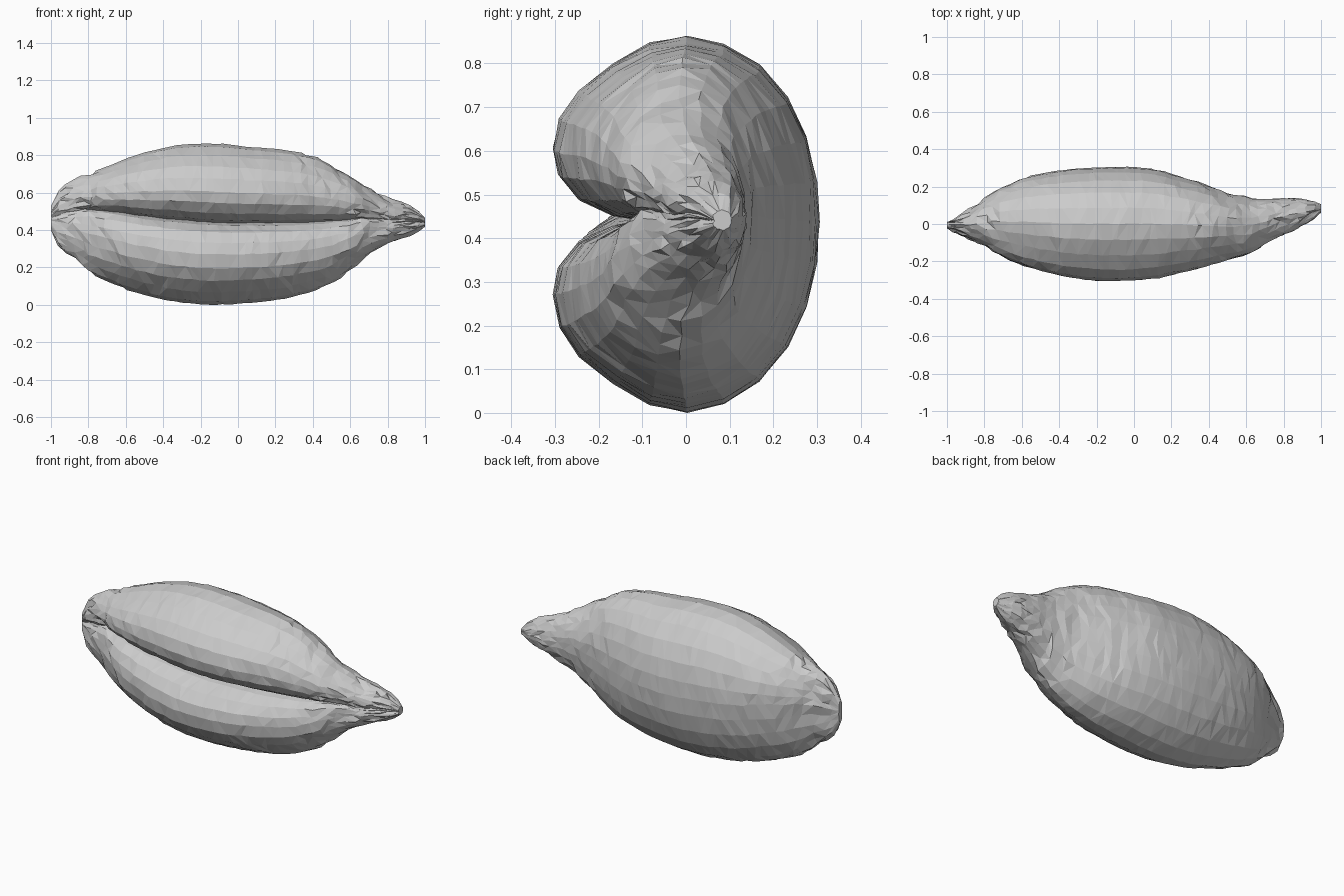
import bpy, bmesh, random
from mathutils import Vector

if "Cube" in bpy.data.objects:
    bpy.data.objects.remove(bpy.data.objects["Cube"])

random.seed(4)

# Stations along the seed: x, bottom z, top z, front y, back y, crease z, crease y
STATIONS = [
    (-1.00, .40, .53, -.022, .010, .47, -.018),
    (-.97, .33, .60, -.040, .022, .48, -.030),
    (-.88, .25, .67, -.080, .075, .50, -.050),
    (-.80, .18, .695, -.115, .135, .51, -.055),
    (-.66, .11, .755, -.195, .220, .50, -.080),
    (-.50, .055, .815, -.250, .268, .475, -.090),
    (-.30, .012, .858, -.292, .297, .455, -.085),
    (-.10, .003, .862, -.305, .306, .44, -.085),
    (.10, .015, .842, -.292, .295, .44, -.085),
    (.25, .035, .828, -.262, .255, .44, -.085),
    (.40, .075, .795, -.222, .205, .445, -.085),
    (.50, .12, .75, -.192, .165, .45, -.080),
    (.60, .19, .685, -.165, .143, .46, -.085),
    (.66, .24, .645, -.135, .135, .47, -.080),
    (.74, .295, .60, -.085, .137, .46, -.055),
    (.84, .345, .56, -.035, .137, .45, -.025),
    (.93, .375, .525, .010, .128, .45, .015),
    (1.00, .42, .465, .062, .105, .44, .065),
]

# Crease wall: height fraction, depth fraction. Lobe: y fraction, height fraction
CREASE = [(0, 1), (.035, .62), (.12, .27), (.25, .06)]
LOBE = [(-1, .39), (-.95, .56), (-.80, .71), (-.55, .85), (-.28, .96), (0, 1),
        (.28, .955), (.55, .84), (.76, .66), (.90, .45), (.98, .22), (1, 0)]


def station_at(x):
    """Smooth (Catmull-Rom style) interpolation between stations."""
    n = len(STATIONS)
    i = 0
    while i < n - 2 and x > STATIONS[i + 1][0]:
        i += 1
    a, b = STATIONS[i], STATIONS[i + 1]
    p, q = STATIONS[max(i - 1, 0)], STATIONS[min(i + 2, n - 1)]
    h = b[0] - a[0]
    t = (x - a[0]) / h
    out = []
    for k in range(1, 7):
        m0 = (b[k] - p[k]) / (b[0] - p[0]) * h
        m1 = (q[k] - a[k]) / (q[0] - a[0]) * h
        out.append((2*t**3 - 3*t*t + 1) * a[k] + (t**3 - 2*t*t + t) * m0
                   + (3*t*t - 2*t**3) * b[k] + (t**3 - t*t) * m1)
    return out


def section(x):
    """Closed two-lobed cross-section, upper lobe then lower lobe."""
    zb, zt, yf, yb, zc, yc = station_at(x)
    mid, half = (yf + yb) / 2, (yb - yf) / 2
    side = [(yf + d * (yc - yf), v) for v, d in CREASE]
    side += [(mid + s * half, v) for s, v in LOBE]
    upper = [Vector((x, y, zc + v * (zt - zc))) for y, v in side]
    lower = [Vector((x, y, zc - v * (zc - zb))) for y, v in side[1:-1]]
    return upper + lower[::-1]


def build_seed():
    bm = bmesh.new()
    count = 48
    rings = []
    for i in range(count + 1):
        x = -1 + 2 * i / count
        end = i in (0, count)
        # Wrinkles are strongest near both ends
        rough = .002 if end else (.007 if x < -.72 or .52 < x < .9 else .003)
        ring = []
        for p in section(x):
            slide = 0 if end else random.uniform(-.012, .012)
            ring.append(bm.verts.new(p + Vector((
                slide,
                random.uniform(-rough, rough) * .8,
                random.uniform(-rough, rough) * .8))))
        rings.append(ring)
    n = len(rings[0])
    for a, b in zip(rings, rings[1:]):
        for j in range(n):
            k = (j + 1) % n
            if random.random() < .5:
                bm.faces.new((a[j], b[j], b[k]))
                bm.faces.new((a[j], b[k], a[k]))
            else:
                bm.faces.new((a[j], b[j], a[k]))
                bm.faces.new((b[j], b[k], a[k]))
    # Close the brush end and the germ tip
    bm.faces.new(rings[0])
    bm.faces.new(rings[-1][::-1])
    bmesh.ops.recalc_face_normals(bm, faces=bm.faces)
    # Rest on the ground
    low = min(v.co.z for v in bm.verts)
    bmesh.ops.translate(bm, verts=bm.verts, vec=(0, 0, -low))
    mesh = bpy.data.meshes.new("grain_seed")
    bm.to_mesh(mesh)
    bm.free()
    obj = bpy.data.objects.new("grain_seed", mesh)
    bpy.context.collection.objects.link(obj)
    return obj


build_seed()
